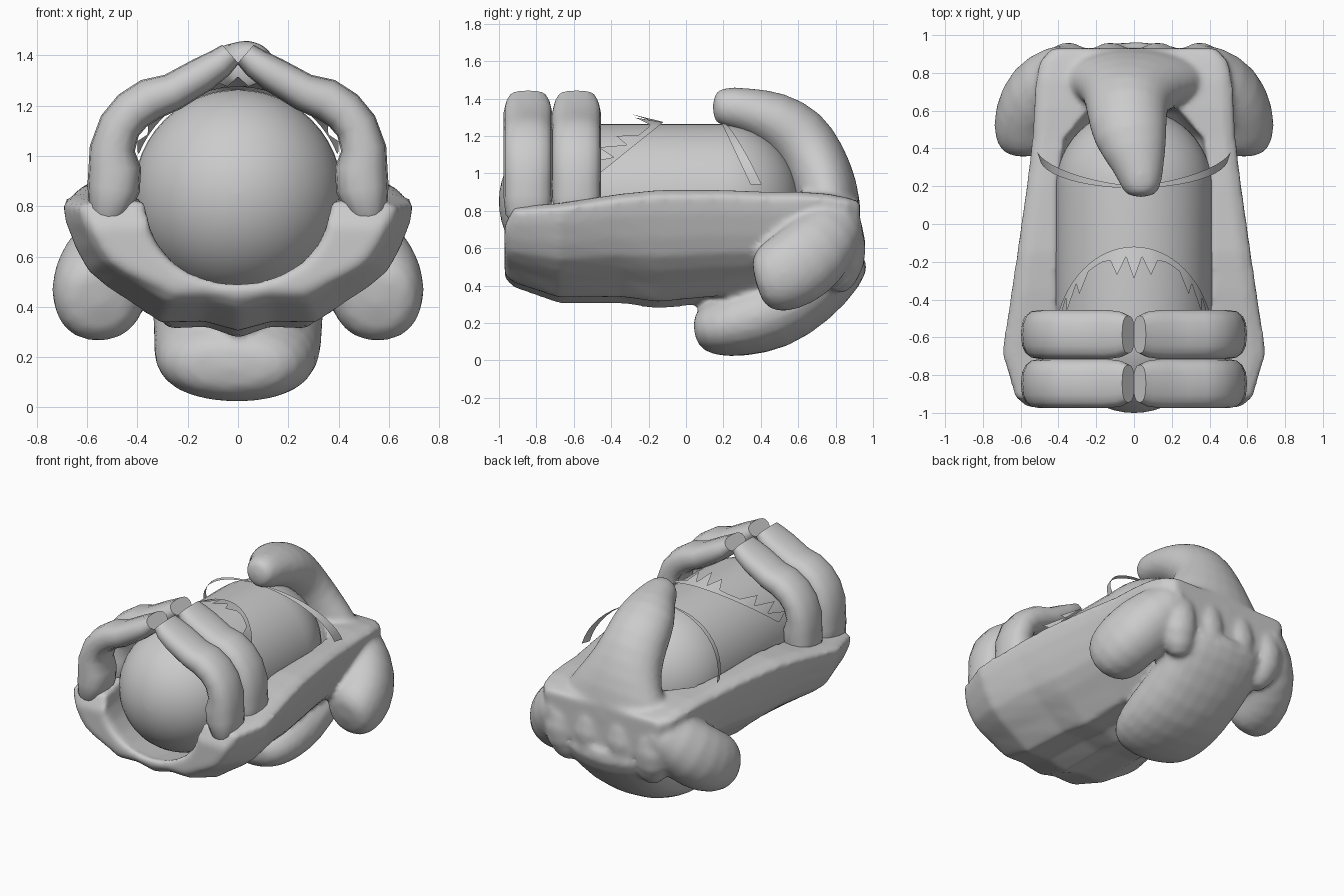
import bpy, bmesh
from math import sin, cos, pi, radians
from mathutils import Vector

if "Cube" in bpy.data.objects:
    bpy.data.objects.remove(bpy.data.objects["Cube"])


def finish(name, bm, angle=40, subsurf=0):
    bmesh.ops.recalc_face_normals(bm, faces=bm.faces)
    me = bpy.data.meshes.new(name)
    bm.to_mesh(me)
    bm.free()
    ob = bpy.data.objects.new(name, me)
    bpy.context.collection.objects.link(ob)
    bpy.ops.object.select_all(action='DESELECT')
    ob.select_set(True)
    bpy.context.view_layer.objects.active = ob
    if subsurf:
        m = ob.modifiers.new("smooth", "SUBSURF")
        m.levels = m.render_levels = subsurf
        bpy.ops.object.convert(target='MESH')
    bpy.ops.object.shade_smooth_by_angle(angle=radians(angle))
    return ob


def loft(name, rings, angle=40, subsurf=0):
    """Skin closed rings of points and cap both ends."""
    bm = bmesh.new()
    vs = [[bm.verts.new(p) for p in r] for r in rings]
    n = len(vs[0])
    for a, b in zip(vs, vs[1:]):
        for i in range(n):
            bm.faces.new((a[i], a[(i + 1) % n], b[(i + 1) % n], b[i]))
    bm.faces.new(vs[0])
    bm.faces.new(vs[-1])
    return finish(name, bm, angle, subsurf)


def tube(name, stations, side, sides=12, angle=40, subsurf=0, power=1.0):
    """Sweep a rounded section; station = (x, y, z, half width, half thickness)."""
    pts = [Vector(s[:3]) for s in stations]
    rings = []
    for i, s in enumerate(stations):
        t = (pts[min(i + 1, len(pts) - 1)] - pts[max(i - 1, 0)]).normalized()
        a = Vector(side)
        a = (a - t * a.dot(t)).normalized()
        b = t.cross(a)
        ring = []
        for k in range(sides):
            c, d = cos(2 * pi * k / sides), sin(2 * pi * k / sides)
            c = abs(c) ** power * (1 if c > 0 else -1)
            d = abs(d) ** power * (1 if d > 0 else -1)
            ring.append(pts[i] + a * s[3] * c + b * s[4] * d)
        rings.append(ring)
    return loft(name, rings, angle, subsurf)


# Capsule held in the middle
R, CZ, Y0, Y1 = 0.415, 0.85, -1.0, 0.61
arc = [pi / 2 * max(i / 12, 0.01) for i in range(13)]
caps = [(Y0 + R * (1 - cos(t)), R * sin(t)) for t in arc]
caps += [(Y1 - R * (1 - cos(t)), R * sin(t)) for t in reversed(arc)]
tube("capsule", [(0, y, CZ, r, r) for y, r in caps], (1, 0, 0), sides=48)

# Trough-shaped palm: (y, half width, bottom, top, inner radius)
palm = [(-0.97, .57, .44, .72, .35), (-0.92, .63, .39, .82, .37),
        (-0.68, .70, .305, .84, .40), (-0.35, .65, .305, .89, .405),
        (-0.15, .62, .275, .91, .405), (0.20, .57, .31, .91, .405),
        (0.45, .54, .33, .90, .37), (0.62, .53, .34, .90, .22),
        (0.76, .52, .36, .89, .06), (0.86, .50, .42, .87, .03),
        (0.93, .44, .50, .85, .02)]
outline = [(.9, 1), (1, .95), (.98, .8), (.92, .6), (.85, .44), (.74, .32),
           (.62, .22), (.44, .06), (.2, .07)]
rings = []
for y, w, lo, hi, r in palm:
    half = [(w * u, lo + (hi - lo) * v) for u, v in outline]
    ring = half + [(0, lo)] + [(-x, z) for x, z in reversed(half)]
    for k in range(13):
        t = pi - pi * k / 12
        ring.append((r * cos(t), hi - (r + hi - CZ) * sin(t)))
    rings.append([(x, y, z) for x, z in ring])
body = [loft("palm", rings)]

# Rear thumb arching over the capsule
body.append(tube("rear_thumb", [
    (0, .76, .55, .48, .16), (0, .77, .76, .46, .18), (-.01, .75, .92, .34, .18),
    (-.03, .69, 1.07, .25, .18), (-.04, .60, 1.20, .22, .19), (-.02, .46, 1.30, .21, .16),
    (.03, .30, 1.345, .14, .12), (.04, .19, 1.36, .11, .11), (.04, .14, 1.36, .07, .07)],
    (1, 0, 0), subsurf=1))

# Lower claw that rests on the ground
body.append(tube("lower_claw", [
    (0, .88, .62, .34, .14), (0, .82, .51, .37, .17), (0, .66, .37, .35, .20),
    (0, .46, .255, .35, .22), (-.01, .26, .195, .34, .19), (-.03, .12, .165, .29, .15),
    (-.04, .05, .155, .18, .08)], (1, 0, 0), subsurf=1, power=0.9))

# Side claws
for s in (-1, 1):
    body.append(tube("side_claw", [
        (s * .24, .80, .72, .20, .16), (s * .37, .76, .67, .22, .19),
        (s * .50, .68, .57, .21, .22), (s * .555, .57, .48, .20, .22),
        (s * .56, .45, .43, .19, .20), (s * .55, .37, .41, .13, .13)],
        (1, 0, 0), subsurf=1, power=0.9))

# Knuckle ridges running over the back
for x, z in ((-.36, .62), (-.13, .64), (.13, .64), (.36, .62)):
    body.append(tube("knuckle", [(x * .8, .78, z - .26, .08, .08), (x, .88, z - .10, .12, .10),
                                 (x, .87, z + .06, .12, .10), (x * .8, .78, z + .22, .07, .08)],
                     (1, 0, 0), subsurf=1))

# Fuse the palm, thumb and claws into one smooth skin
bpy.ops.object.select_all(action='DESELECT')
for ob in body:
    ob.select_set(True)
bpy.context.view_layer.objects.active = body[0]
bpy.ops.object.join()
hand = body[0]
hand.name = "hand"
m = hand.modifiers.new("fuse", "REMESH")
m.mode, m.voxel_size = 'VOXEL', 0.018
m = hand.modifiers.new("soften", "SMOOTH")
m.factor, m.iterations = 0.5, 6
bpy.ops.object.convert(target='MESH')
bpy.ops.object.shade_smooth()

# Two pairs of front fingers curling over the capsule: (x, z, thickness, half width)
finger = [(.53, .70, .02, .06), (.515, .78, .08, .12), (.495, .87, .105, .13),
          (.49, .95, .105, .13), (.50, 1.03, .09, .13), (.47, 1.12, .085, .13),
          (.42, 1.18, .085, .13), (.35, 1.225, .085, .13), (.26, 1.255, .075, .13),
          (.14, 1.325, .07, .13), (.07, 1.37, .06, .12), (.03, 1.405, .05, .10)]
for y in (-0.845, -0.585):
    for s in (-1, 1):
        tube("front_finger", [(s * x, y, z, w, t) for x, z, t, w in finger],
             (0, 1, 0), sides=16, power=0.8)


def ribbon(name, pairs):
    bm = bmesh.new()
    vs = [(bm.verts.new(a), bm.verts.new(b)) for a, b in pairs]
    for (a, b), (c, d) in zip(vs, vs[1:]):
        bm.faces.new((a, c, d, b))
    finish(name, bm)


# Rear strip, wider toward its ends
pairs = []
for i in range(25):
    t = radians(-88 + 176 * i / 24)
    x, z, y = .50 * sin(t), .93 + .34 * cos(t), .19 + .16 * (1 - cos(t))
    pairs.append(((x, y, z), (x * 1.04, y + .01 + .05 * abs(sin(t)), z)))
ribbon("rear_strip", pairs)

# Front strip with a jagged edge
pairs = []
depth = [.17, .05, .14, .05, .04, .04, .04, .13, .04, .15, .03, .12, .01]
for i in range(-12, 13):
    t = radians(68 * i / 12)
    y = -.12 - .33 * (1 - cos(t)) / (1 - cos(radians(68)))
    d = depth[abs(i)]
    r = .43 + .3 * max(0, d - .05)
    pairs.append(((.425 * sin(t), y, CZ + .425 * cos(t)), (r * sin(t), y - d, CZ + r * cos(t))))
ribbon("jagged_strip", pairs)
